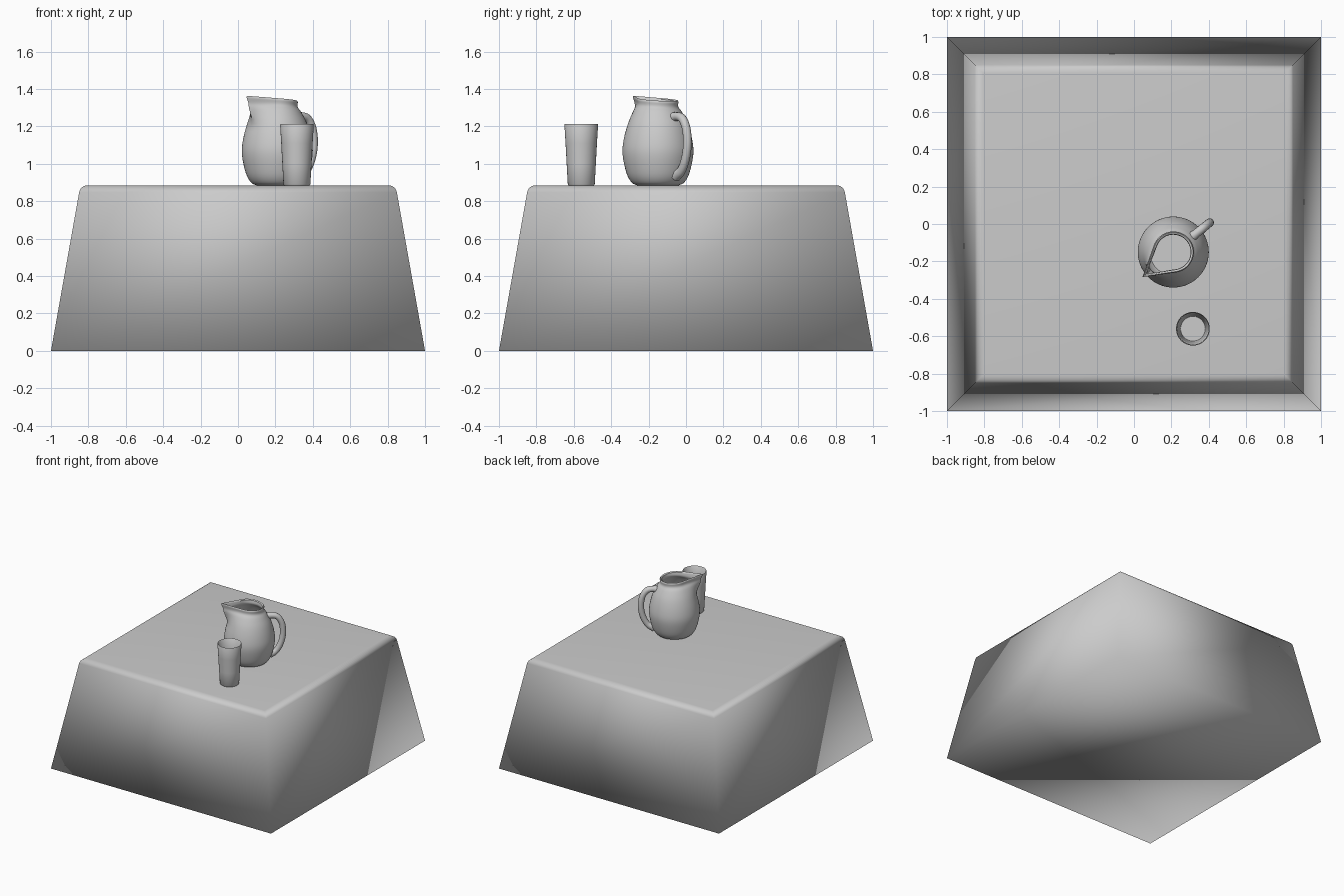
import bpy, bmesh
from math import sin, cos, pi, acos, radians
from mathutils import Vector

if "Cube" in bpy.data.objects:
    bpy.data.objects.remove(bpy.data.objects["Cube"])

TOP = 0.885
JUG = Vector((0.21, -0.15, 0))
HANDLE_DIR = radians(39)


def finish(name, bm, sharp=None):
    bmesh.ops.recalc_face_normals(bm, faces=bm.faces)
    me = bpy.data.meshes.new(name)
    bm.to_mesh(me)
    bm.free()
    ob = bpy.data.objects.new(name, me)
    bpy.context.collection.objects.link(ob)
    bpy.ops.object.select_all(action='DESELECT')
    ob.select_set(True)
    bpy.context.view_layer.objects.active = ob
    if sharp:
        bpy.ops.object.shade_smooth_by_angle(angle=radians(sharp))
    else:
        bpy.ops.object.shade_smooth()
    return ob


def skin(rings):
    """Bridge rings of points and cap both ends."""
    bm = bmesh.new()
    loops = [[bm.verts.new(p) for p in ring] for ring in rings]
    n = len(loops[0])
    for a, b in zip(loops, loops[1:]):
        for i in range(n):
            j = (i + 1) % n
            bm.faces.new((a[i], a[j], b[j], b[i]))
    bm.faces.new(loops[0])
    bm.faces.new(loops[-1])
    return bm


def smooth_path(pts, steps):
    """Catmull-Rom interpolation through the points."""
    p = [Vector(q) for q in pts]
    p = [2 * p[0] - p[1]] + p + [2 * p[-1] - p[-2]]
    out = []
    for i in range(1, len(p) - 2):
        a, b, c, d = p[i - 1:i + 3]
        for k in range(steps):
            t = k / steps
            out.append(0.5 * (2 * b + (c - a) * t + (2 * a - 5 * b + 4 * c - d) * t * t
                              + (3 * b - a - 3 * c + d) * t ** 3))
    return out + [p[-2]]


# Table block: tapered, rounded top edges, smooth shaded throughout
def square(h, z):
    return [(-h, -h, z), (h, -h, z), (h, h, z), (-h, h, z)]


rings = [square(1, 0)]
for i in range(7):
    a = radians(10 + 80 * i / 6)
    rings.append(square(0.805 + 0.045 * cos(a), TOP - 0.045 + 0.045 * sin(a)))
finish("table_block", skin(rings))


# Jug body: lathe profile whose upper rings stretch into a pouring spout
def jug_ring(r, z, inset=0.0, n=64):
    w = min(max((z - 1.19) / 0.155, 0), 1)
    w = w * w * (3 - 2 * w)
    tip = 0.213
    alpha = acos(0.11 / tip)
    pts = []
    for i in range(n):
        th = 2 * pi * i / n
        d = abs((th + pi) % (2 * pi) - pi)
        s = 0.11 / cos(alpha - d) if d < alpha else 0.11
        rr = r + w * (s - 0.11) - inset
        lift = w * (0.01 * (rr * cos(d) / 0.11) + 0.001)
        ang = th + HANDLE_DIR + pi
        pts.append((JUG.x + rr * cos(ang), JUG.y + rr * sin(ang), z + lift))
    return pts


outer = smooth_path([(0.11, TOP, 0), (0.14, 0.9, 0), (0.168, 0.95, 0), (0.189, 1.05, 0),
                     (0.183, 1.13, 0), (0.16, 1.215, 0), (0.129, 1.28, 0),
                     (0.109, 1.31, 0), (0.11, 1.338, 0)], 4)
rings = [jug_ring(p.x, p.y) for p in outer]
rings.append(jug_ring(0.11, 1.344, 0.005))
rings += [jug_ring(p.x, max(p.y, TOP + 0.015), 0.015) for p in reversed(outer)]
finish("jug_body", skin(rings), 50)

# Jug handle: round tube swept along a radial path
path = smooth_path([(0.11, 1.24, 0), (0.155, 1.253, 0), (0.205, 1.243, 0), (0.24, 1.19, 0),
                    (0.25, 1.11, 0), (0.235, 1.03, 0), (0.2, 0.965, 0), (0.15, 0.935, 0)], 5)
radial = Vector((cos(HANDLE_DIR), sin(HANDLE_DIR), 0))
side = Vector((-radial.y, radial.x, 0))
up = Vector((0, 0, 1))
rings = []
for i, p in enumerate(path):
    t = (path[min(i + 1, len(path) - 1)] - path[max(i - 1, 0)]).normalized()
    normal = radial * -t.y + up * t.x
    c = JUG + radial * p.x + up * p.y
    end = abs(2 * i / (len(path) - 1) - 1)
    r = 0.023 + 0.008 * max(0, (end - 0.7) / 0.3)
    rings.append([c + r * (normal * cos(2 * pi * k / 16) + side * sin(2 * pi * k / 16))
                  for k in range(16)])
finish("jug_handle", skin(rings), 50)

# Drinking glass: thin-walled tapered tumbler
profile = [(0.068, TOP), (0.072, TOP + 0.005), (0.078, 1.0), (0.084, 1.11), (0.09, 1.21),
           (0.088, 1.214), (0.084, 1.21), (0.078, 1.11), (0.072, 1.0), (0.066, 0.905)]
rings = [[(0.315 + r * cos(2 * pi * k / 48), -0.56 + r * sin(2 * pi * k / 48), z)
          for k in range(48)] for r, z in profile]
finish("drinking_glass", skin(rings), 50)
